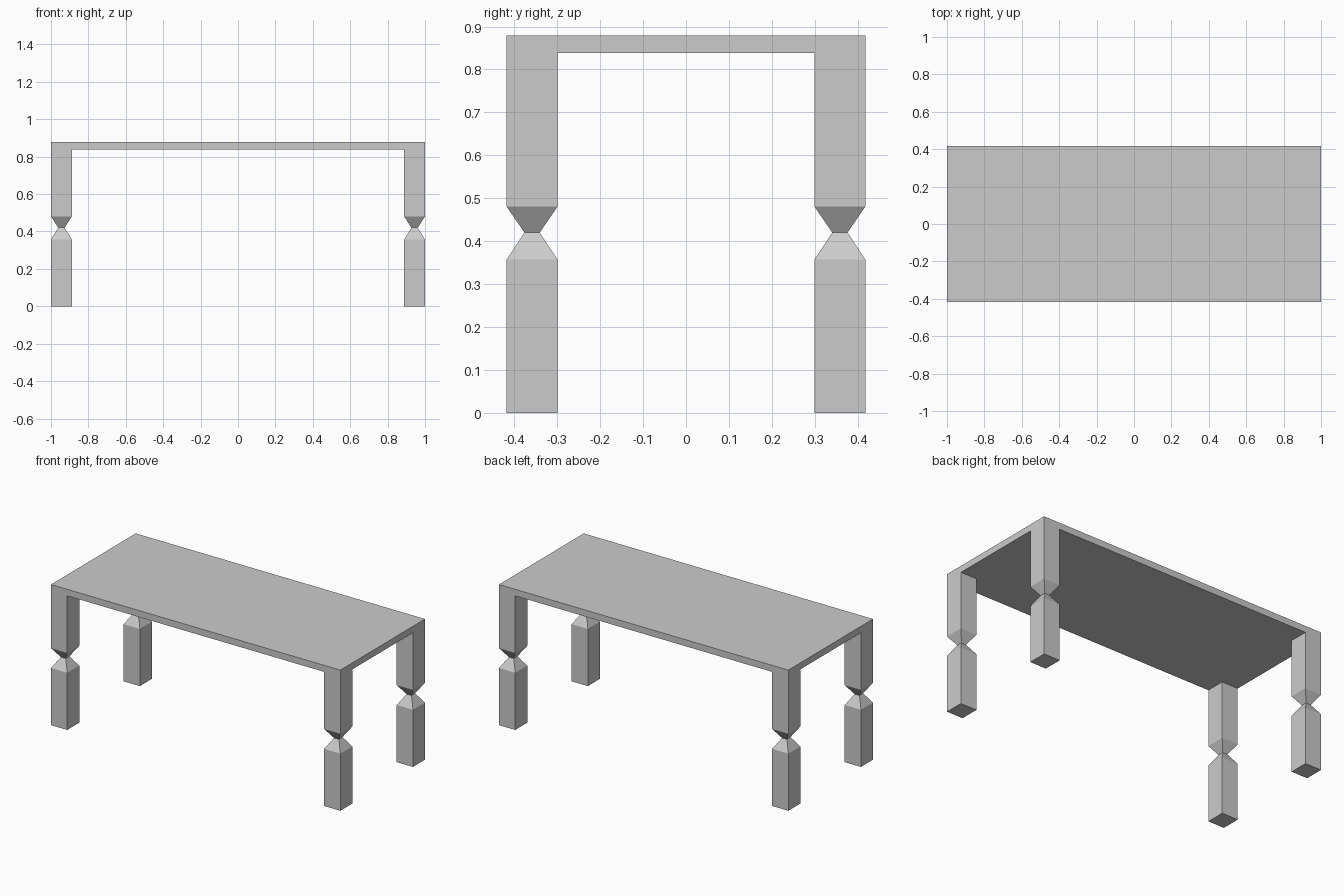
import bpy, bmesh

if "Cube" in bpy.data.objects:
    bpy.data.objects.remove(bpy.data.objects["Cube"])

HALF_X, HALF_Y = 1.0, 0.418
TOP_Z, UNDER_Z = 0.879, 0.838
LEG_X, LEG_Y = 0.112, 0.119
NECK = 0.3  # neck width as a fraction of the leg width


def lofted_box(name, cx, cy, wx, wy, sections):
    """Stack rectangular sections given as (height, scale) and cap both ends."""
    bm = bmesh.new()
    rings = []
    for z, s in sections:
        rings.append([bm.verts.new((cx + sx * wx * s / 2, cy + sy * wy * s / 2, z))
                      for sx, sy in ((-1, -1), (1, -1), (1, 1), (-1, 1))])
    for a, b in zip(rings, rings[1:]):
        for i in range(4):
            j = (i + 1) % 4
            bm.faces.new((a[i], a[j], b[j], b[i]))
    bm.faces.new(rings[0][::-1])
    bm.faces.new(rings[-1])
    mesh = bpy.data.meshes.new(name)
    bm.to_mesh(mesh)
    bm.free()
    obj = bpy.data.objects.new(name, mesh)
    bpy.context.collection.objects.link(obj)
    return obj


# Table top
lofted_box("table_top", 0, 0, 2 * HALF_X, 2 * HALF_Y, [(UNDER_Z, 1), (TOP_Z, 1)])

# Four square legs, each pinched to a narrow neck halfway up
leg_sections = [(0, 1), (0.357, 1), (0.42, NECK), (0.481, 1), (UNDER_Z, 1)]
for y_name, sy in (("front", -1), ("back", 1)):
    for x_name, sx in (("left", -1), ("right", 1)):
        lofted_box(f"{y_name}_{x_name}_leg",
                   sx * (HALF_X - LEG_X / 2), sy * (HALF_Y - LEG_Y / 2),
                   LEG_X, LEG_Y, leg_sections)
